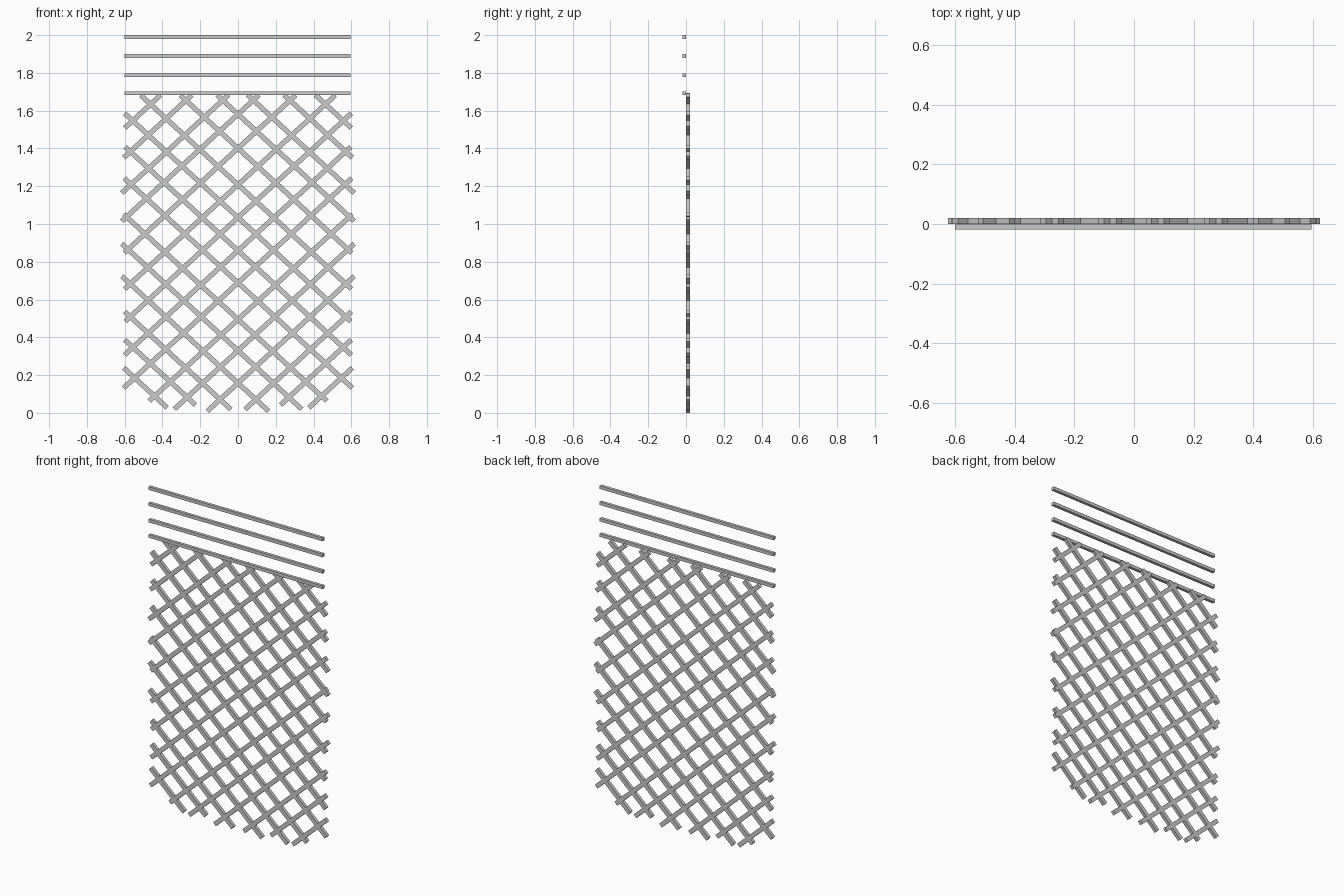
import bpy, math

SLOPE = 0.92      # fall of the diagonal slats per unit of x
WIDTH = 0.026
DEPTH = 0.02


def box(name, size, loc, tilt=0.0):
    bpy.ops.mesh.primitive_cube_add(size=1, location=loc, rotation=(0, tilt, 0))
    ob = bpy.context.object
    ob.name = name
    ob.scale = size
    bpy.ops.object.transform_apply(location=False, rotation=True, scale=True)
    return ob


# horizontal rails at the top, in front of the lattice
for i, z in enumerate((1.692, 1.788, 1.89, 1.99)):
    box(f"top_rail_{i + 1}", (1.197, 0.018, 0.02), (-0.003, -0.01, z))

# lattice slats: (height at x = 0, start x, end x); each is mirrored in x
slats = [
    (2.060, 0.410, 0.600), (1.908, 0.245, 0.605), (1.730, 0.050, 0.615),
    (1.581, -0.110, 0.615), (1.401, -0.305, 0.602), (1.208, -0.515, 0.600),
    (1.034, -0.600, 0.597), (0.859, -0.597, 0.600), (0.689, -0.602, 0.605),
    (0.495, -0.605, 0.470), (0.330, -0.615, 0.337), (0.158, -0.615, 0.162),
    (-0.016, -0.600, -0.038), (-0.165, -0.600, -0.225), (-0.318, -0.605, -0.375),
]
tilt = math.atan(SLOPE)
for i, (h, x0, x1) in enumerate(slats):
    length = (x1 - x0) / math.cos(tilt)
    xm = (x0 + x1) / 2
    for side, tag in ((1, "falling"), (-1, "rising")):
        box(f"{tag}_slat_{i + 1}", (length, DEPTH, WIDTH),
            (side * xm, 0.01, h - SLOPE * xm), side * tilt)
